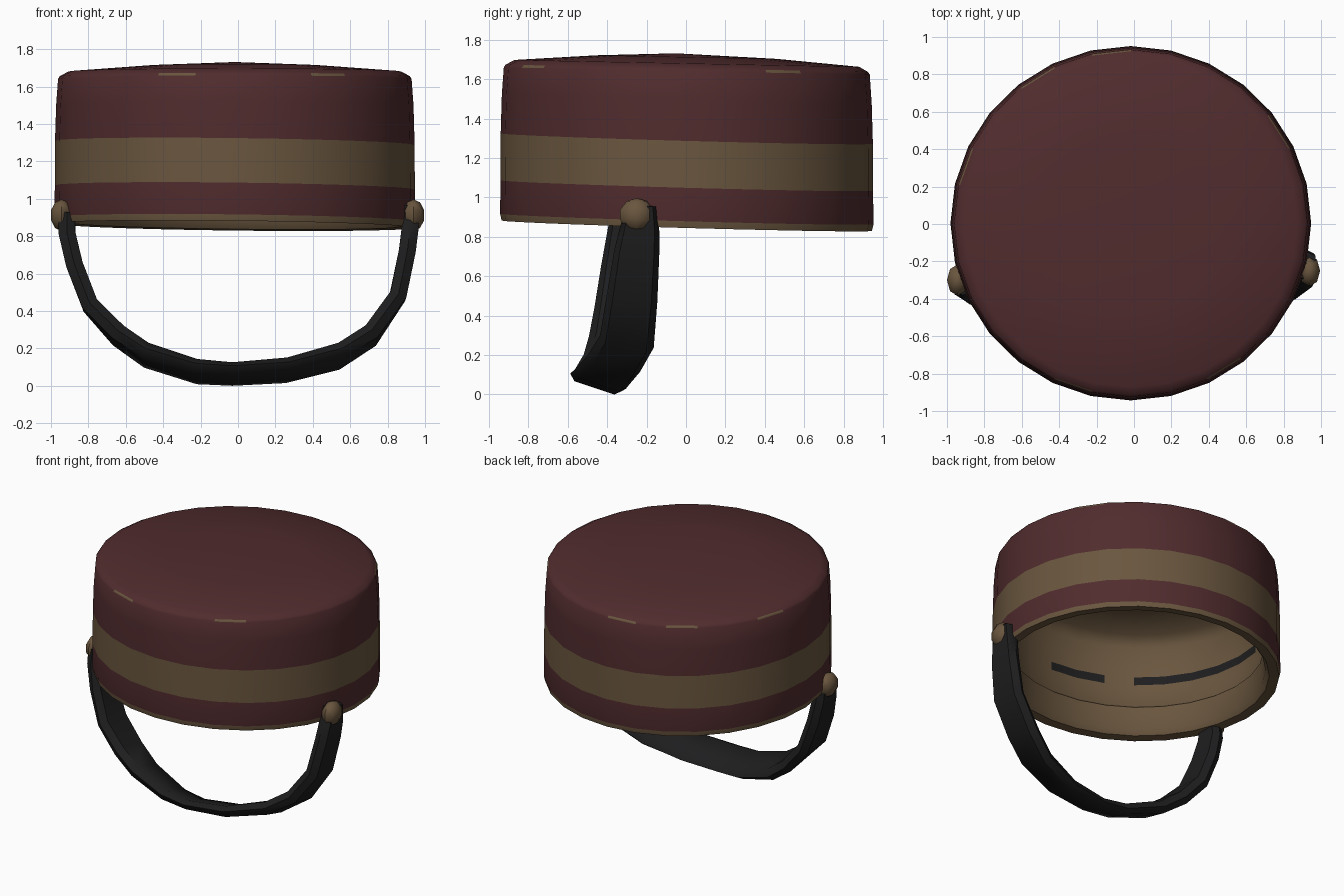
import bpy, bmesh, math
from mathutils import Vector

if "Cube" in bpy.data.objects:
    bpy.data.objects.remove(bpy.data.objects["Cube"])


def material(name, rgb):
    m = bpy.data.materials.new(name)
    m.diffuse_color = (*rgb, 1)
    m.use_nodes = True
    m.node_tree.nodes["Principled BSDF"].inputs["Base Color"].default_value = m.diffuse_color
    return m


RED = material("maroon felt", (0.082, 0.025, 0.027))
TAN = material("tan cloth", (0.143, 0.093, 0.049))
BLACK = material("black leather", (0.013, 0.013, 0.014))
MATS = [RED, TAN, BLACK]


def finish(name, bm, angle=40):
    bmesh.ops.recalc_face_normals(bm, faces=bm.faces)
    me = bpy.data.meshes.new(name)
    bm.to_mesh(me)
    bm.free()
    for m in MATS:
        me.materials.append(m)
    ob = bpy.data.objects.new(name, me)
    bpy.context.collection.objects.link(ob)
    bpy.ops.object.select_all(action='DESELECT')
    ob.select_set(True)
    bpy.context.view_layer.objects.active = ob
    bpy.ops.object.shade_smooth_by_angle(angle=math.radians(angle))
    return ob


# Hat shell: closed lathe, outside then inside.
# (radius, height, colour of the ring below this point)
SEG = 28
PROFILE = [
    (0.46, 1.712, 0), (0.88, 1.680, 0), (0.925, 1.655, "worn"), (0.934, 1.641, 0),
    (0.944, 1.500, 0), (0.950, 1.298, 1), (0.951, 1.060, 0), (0.953, 0.890, 1),
    (0.945, 0.856, 1), (0.880, 0.862, 1), (0.855, 0.900, 1), (0.842, 1.060, 1),
    (0.878, 1.090, 1), (0.880, 1.250, "inner band"), (0.880, 1.310, 1),
    (0.880, 1.540, 1), (0.820, 1.615, 1), (0.500, 1.655, 1),
]
WORN = (2, 7, 9, 12, 19, 23)          # segments with worn edge slivers


def ring_colour(rule, i):
    deg = (i + 0.5) * 360 / SEG
    if rule == "worn":
        return 1 if i in WORN else 0
    if rule == "inner band":
        return 2 if 163 < deg < 228 or 248 < deg < 270 else 1
    return rule


bm = bmesh.new()
rings = []
for r, z, _ in PROFILE:
    ring = []
    tilt = 0.02 if z > 1.6 else 0.028     # the hat leans slightly back
    for i in range(SEG):
        a = 2 * math.pi * i / SEG
        x, y = 1.012 * r * math.cos(a) - 0.017, 0.994 * r * math.sin(a) + 0.004
        ring.append(bm.verts.new((x, y, z - tilt * y - 0.012 * x * (z < 1.4))))
    rings.append(ring)
for k in range(len(rings) - 1):
    for i in range(SEG):
        j = (i + 1) % SEG
        f = bm.faces.new((rings[k][i], rings[k][j], rings[k + 1][j], rings[k + 1][i]))
        f.material_index = ring_colour(PROFILE[k][2], i)
for ring, z, col in ((rings[0], 1.731, 0), (rings[-1], 1.67, 1)):
    c = bm.verts.new((-0.017, -0.05, z))
    for i in range(SEG):
        bm.faces.new((ring[i], ring[(i + 1) % SEG], c)).material_index = col
finish("hat_body", bm, 50)

# Chin strap: flat band swept along a sagging path (x, y, z, width)
PATH = [
    (-0.915, -0.30, 0.93, 0.16), (-0.915, -0.30, 0.82, 0.20), (-0.875, -0.31, 0.65, 0.24),
    (-0.79, -0.33, 0.43, 0.27), (-0.64, -0.355, 0.27, 0.28), (-0.49, -0.385, 0.165, 0.28),
    (-0.22, -0.435, 0.078, 0.28), (-0.03, -0.455, 0.065, 0.28), (0.26, -0.43, 0.085, 0.28),
    (0.54, -0.365, 0.16, 0.28), (0.71, -0.30, 0.27, 0.28), (0.855, -0.275, 0.48, 0.26),
    (0.905, -0.25, 0.72, 0.23), (0.92, -0.235, 0.84, 0.20), (0.925, -0.225, 0.96, 0.15),
]
SECTION = [(-0.5, 0), (-0.38, -0.5), (0.38, -0.5), (0.5, 0), (0.38, 0.5), (-0.38, 0.5)]
bm = bmesh.new()
loops = []
for k, (x, y, z, w) in enumerate(PATH):
    p0, p1 = PATH[max(k - 1, 0)], PATH[min(k + 1, len(PATH) - 1)]
    tangent = (Vector(p1[:3]) - Vector(p0[:3])).normalized()
    tilt = 0.38 * max(0, 1 - z / 0.5)
    across = Vector((0, 1, -tilt))
    across = (across - tangent * across.dot(tangent)).normalized()
    normal = tangent.cross(across).normalized()
    thick = 0.06 + 0.03 * min(1, abs(x) / 0.6)
    loops.append([bm.verts.new(Vector((x, y, z)) + across * (u * w) + normal * (v * thick))
                  for u, v in SECTION])
# rest the lowest point on the ground
low = min(v.co.z for v in bm.verts)
for v in bm.verts:
    v.co.z -= low * max(0, 1 - v.co.z / 0.5)
n = len(SECTION)
for a, b in zip(loops, loops[1:]):
    for i in range(n):
        bm.faces.new((a[i], a[(i + 1) % n], b[(i + 1) % n], b[i]))
bm.faces.new(loops[0])
bm.faces.new(loops[-1])
for f in bm.faces:
    f.material_index = 2
finish("chin_strap", bm, 50)

# Side buttons holding the strap
for name, x, y in (("left_button", -0.943, -0.30), ("right_button", 0.938, -0.25)):
    bm = bmesh.new()
    bmesh.ops.create_uvsphere(bm, u_segments=8, v_segments=5, radius=1)
    for v in bm.verts:
        v.co = Vector((v.co.x * 0.06 + x, v.co.y * 0.088 + y, v.co.z * 0.085 + 0.912))
    for f in bm.faces:
        f.material_index = 1
    finish(name, bm, 50)
